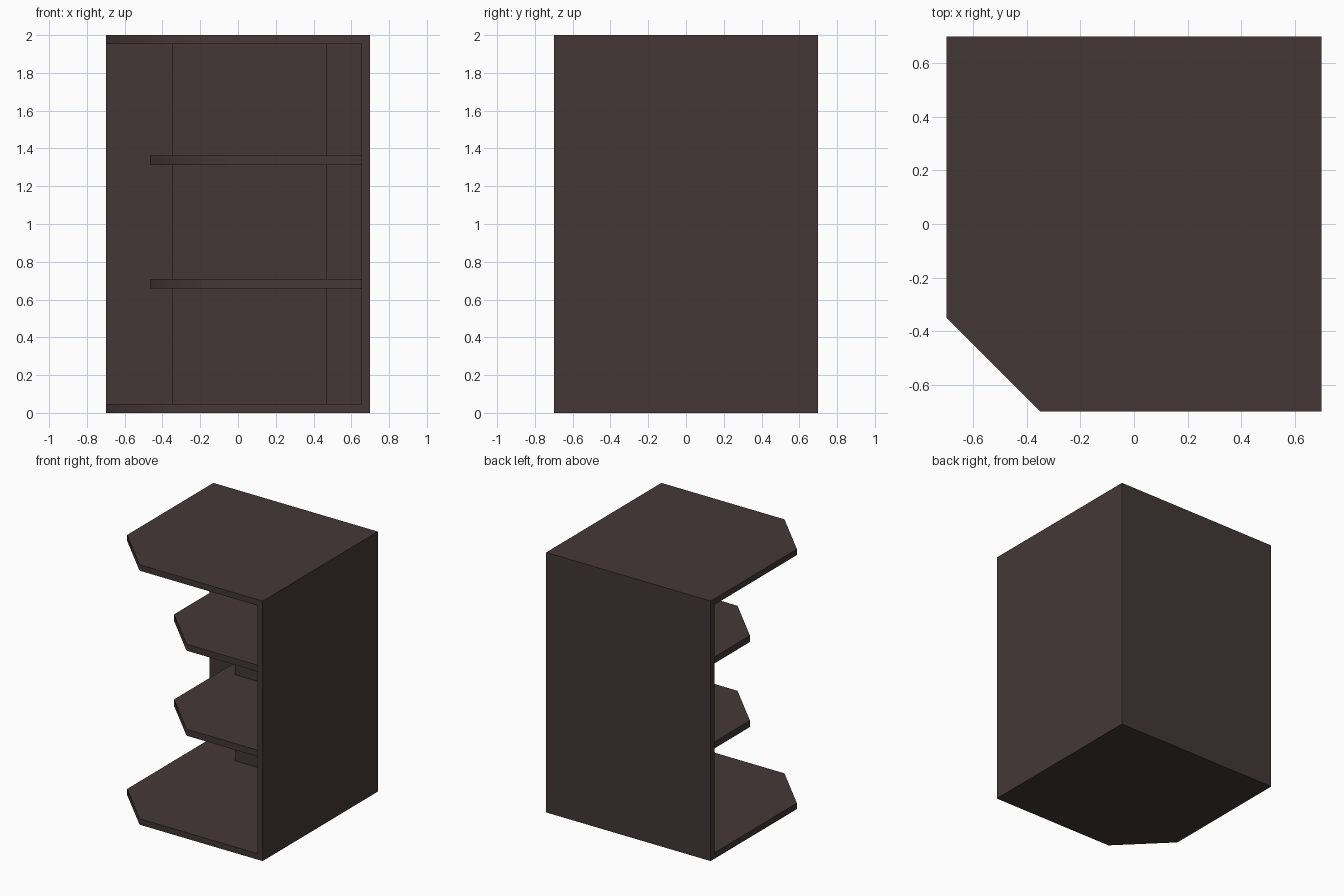
import bpy, bmesh, math

if "Cube" in bpy.data.objects:
    bpy.data.objects.remove(bpy.data.objects["Cube"])

H, R, T = 2.0, 0.70, 0.046      # height, half width, board thickness
IN = R - T                      # inner face of the walls
CUT = 0.352                     # size of the clipped front corner

wood = bpy.data.materials.new("dark brown wood")
wood.diffuse_color = (0.058, 0.039, 0.038, 1.0)
wood.use_nodes = True
wood.node_tree.nodes["Principled BSDF"].inputs["Base Color"].default_value = wood.diffuse_color


def prism(name, outline, z0, z1):
    """Extrude a flat outline (counter-clockwise from above) between two heights."""
    bm = bmesh.new()
    face = bm.faces.new([bm.verts.new((x, y, z0)) for x, y in outline])
    ext = bmesh.ops.extrude_face_region(bm, geom=[face])
    verts = [g for g in ext["geom"] if isinstance(g, bmesh.types.BMVert)]
    bmesh.ops.translate(bm, verts=verts, vec=(0, 0, z1 - z0))
    bmesh.ops.recalc_face_normals(bm, faces=bm.faces)
    me = bpy.data.meshes.new(name)
    bm.to_mesh(me)
    bm.free()
    me.materials.append(wood)
    ob = bpy.data.objects.new(name, me)
    bpy.context.collection.objects.link(ob)
    # clipped corner shades softly, right angles stay sharp
    bpy.ops.object.select_all(action='DESELECT')
    ob.select_set(True)
    bpy.context.view_layer.objects.active = ob
    bpy.ops.object.shade_smooth_by_angle(angle=math.radians(60))
    return ob


def clipped(lo, hi):
    """Square outline with its front left corner cut off."""
    return [(lo + CUT, lo), (hi, lo), (hi, hi), (lo, hi), (lo, lo + CUT)]


def rect(x0, y0, x1, y1):
    return [(x0, y0), (x1, y0), (x1, y1), (x0, y1)]


# Top and bottom boards
prism("bottom_board", clipped(-R, R), 0, T)
prism("top_board", clipped(-R, R), H - T, H)

# Two outer walls
prism("back_wall", rect(-R, IN, R, R), T, H - T)
prism("right_wall", rect(IN, -R, R, IN), T, H - T)

# L-shaped inner support running along both walls
S, E = 0.465, -0.35
prism("inner_support", [(E, S), (S, S), (S, E), (IN, E), (IN, IN), (E, IN)], T, H - T)

# Two smaller shelves
for i, z in enumerate((0.658, 1.312)):
    prism(f"shelf_{i + 1}", clipped(-0.465, IN), z, z + 0.05)
